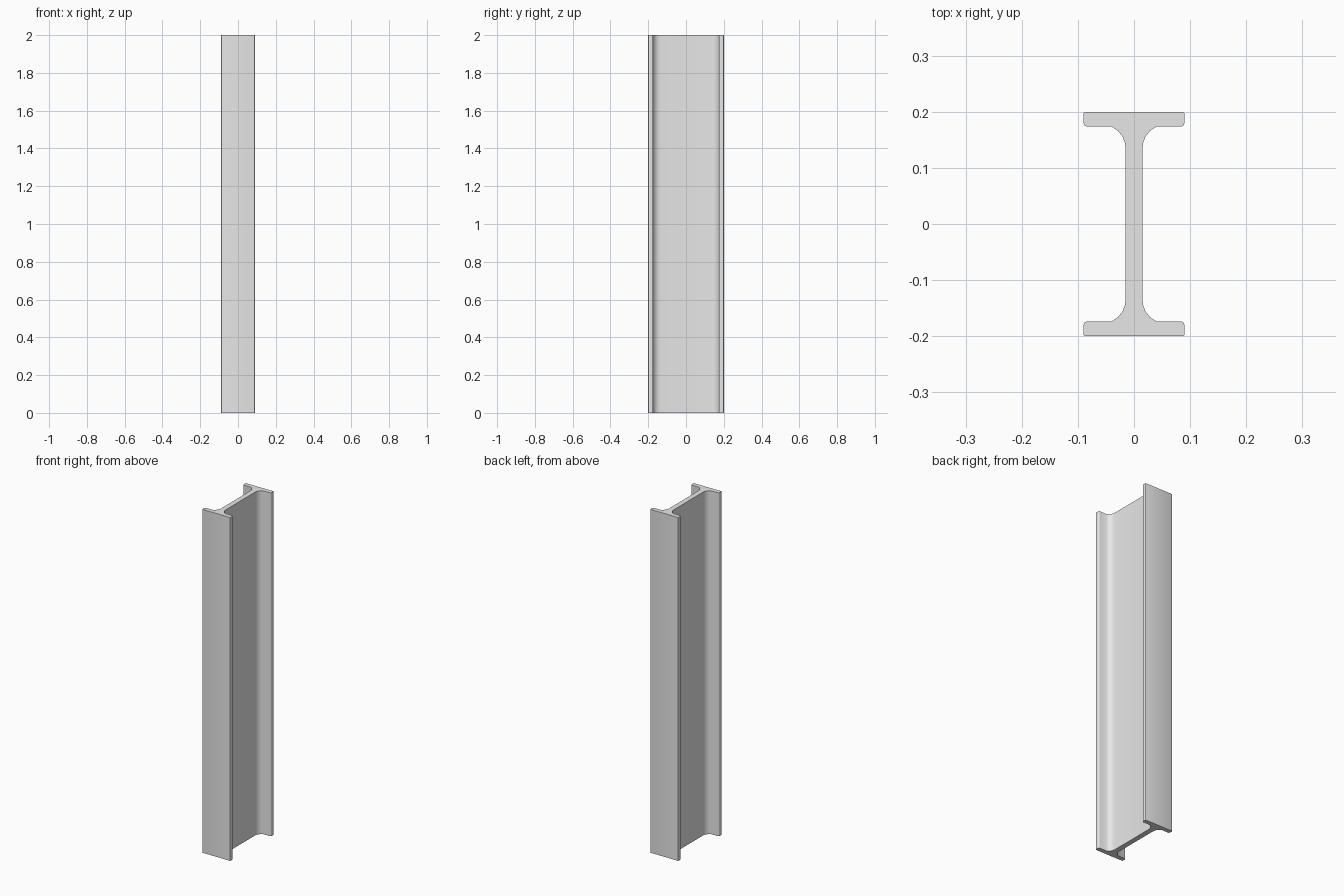
import bpy, bmesh, math

if "Cube" in bpy.data.objects:
    bpy.data.objects.remove(bpy.data.objects["Cube"])

LENGTH = 2.0

# Steel material
steel = bpy.data.materials.new("light grey steel")
steel.diffuse_color = (0.8, 0.8, 0.8, 1)
steel.use_nodes = True
steel.node_tree.nodes["Principled BSDF"].inputs["Base Color"].default_value = steel.diffuse_color


def corner(cx, cy, r, start, end, steps=3):
    """Points along a small rounded corner, angles in degrees."""
    return [(cx + r * math.cos(math.radians(start + (end - start) * i / steps)),
             cy + r * math.sin(math.radians(start + (end - start) * i / steps)))
            for i in range(steps + 1)]


# One quarter of the I-section: web, flared fillet, flange tip
quarter = [(0.015, 0.134), (0.0165, 0.145), (0.020, 0.155), (0.029, 0.1665), (0.040, 0.1735)]
quarter += corner(0.083, 0.1805, 0.007, -90, 0)
quarter += corner(0.086, 0.196, 0.004, 0, 90)

# Mirror the quarter into a full closed outline
right = [(x, -y) for x, y in reversed(quarter)] + quarter
outline = right + [(-x, y) for x, y in reversed(right)]

# Extrude the outline upwards
bm = bmesh.new()
base = bm.faces.new([bm.verts.new((x, y, 0)) for x, y in outline])
top = bmesh.ops.extrude_face_region(bm, geom=[base], use_keep_orig=True)["geom"]
bmesh.ops.translate(bm, vec=(0, 0, LENGTH),
                    verts=[g for g in top if isinstance(g, bmesh.types.BMVert)])
bmesh.ops.recalc_face_normals(bm, faces=bm.faces)
mesh = bpy.data.meshes.new("i_beam")
bm.to_mesh(mesh)
bm.free()
mesh.materials.append(steel)

beam = bpy.data.objects.new("i_beam", mesh)
bpy.context.collection.objects.link(beam)
bpy.context.view_layer.objects.active = beam
beam.select_set(True)
bpy.ops.object.shade_smooth_by_angle(angle=math.radians(35))
